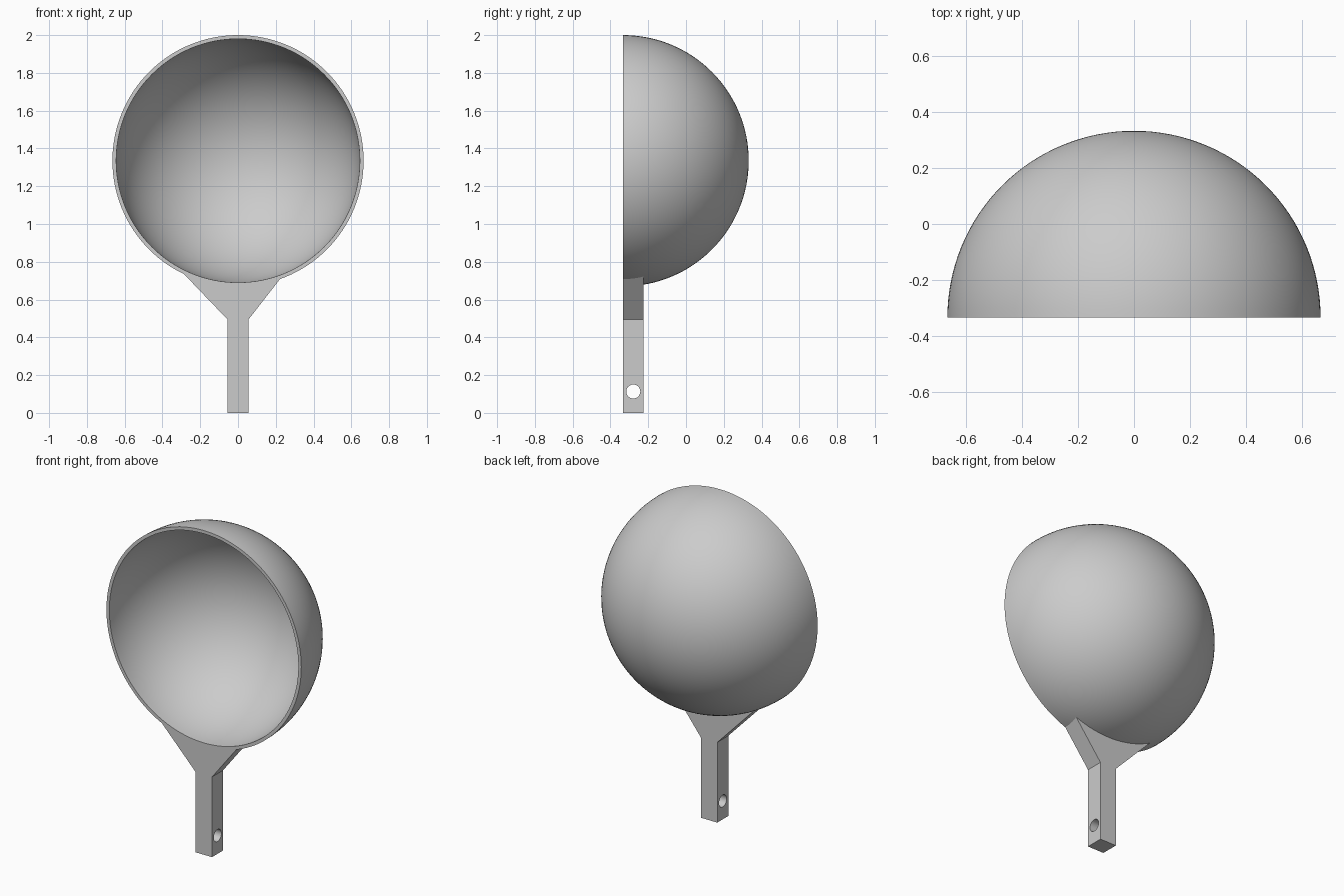
import bpy, bmesh
from math import sin, cos, pi, asin, sqrt, radians
from mathutils import Vector

cube = bpy.data.objects.get("Cube")
if cube:
    bpy.data.objects.remove(cube, do_unlink=True)

FRONT = -0.333          # plane of the rim and the handle front
CENTRE_Z = 1.335
OUTER, INNER = 0.665, 0.645
DEPTH = 0.108           # handle thickness
HALF = 0.056            # half the handle width

grey = bpy.data.materials.new("light grey")
grey.use_nodes = True
colour = (0.6, 0.6, 0.6, 1)
grey.diffuse_color = colour
grey.node_tree.nodes["Principled BSDF"].inputs["Base Color"].default_value = colour


def make_object(name, bm):
    bmesh.ops.recalc_face_normals(bm, faces=bm.faces)
    mesh = bpy.data.meshes.new(name)
    bm.to_mesh(mesh)
    bm.free()
    mesh.materials.append(grey)
    obj = bpy.data.objects.new(name, mesh)
    bpy.context.collection.objects.link(obj)
    return obj


def select_only(obj):
    bpy.ops.object.select_all(action='DESELECT')
    obj.select_set(True)
    bpy.context.view_layer.objects.active = obj


# Bowl: a thin half-sphere shell, spun about its y axis
STEPS = 32
centre = Vector((0, FRONT, CENTRE_Z))
angles = [i / STEPS * pi / 2 for i in range(STEPS + 1)]
profile = [(OUTER, a) for a in reversed(angles)] + [(INNER, a) for a in angles]
bm = bmesh.new()
verts = [bm.verts.new(centre + Vector((r * cos(a), r * sin(a), 0))) for r, a in profile]
edges = [bm.edges.new(pair) for pair in zip(verts, verts[1:])]
bmesh.ops.spin(bm, geom=verts + edges, cent=centre, axis=(0, 1, 0),
               angle=2 * pi, steps=128, use_duplicate=False)
bmesh.ops.remove_doubles(bm, verts=bm.verts, dist=0.0005)
bowl = make_object("bowl", bm)
select_only(bowl)
bpy.ops.object.shade_smooth_by_angle(angle=radians(40))

# Handle: straight grip flaring out to an arc buried in the bowl wall
SEAT = 0.65
left, right = asin(0.24 / SEAT), asin(-0.318 / SEAT)
arc = [left + (right - left) * i / 24 for i in range(25)]
outline = [(-HALF, 0), (HALF, 0), (HALF, 0.495)]
outline += [(SEAT * sin(a), CENTRE_Z - SEAT * cos(a)) for a in arc]
outline += [(-HALF, 0.495)]
bm = bmesh.new()
face = bm.faces.new([bm.verts.new((x, FRONT, z)) for x, z in outline])
extruded = bmesh.ops.extrude_face_region(bm, geom=[face])["geom"]
bmesh.ops.translate(bm, vec=(0, DEPTH, 0),
                    verts=[v for v in extruded if isinstance(v, bmesh.types.BMVert)])
handle = make_object("handle", bm)

# Hanging hole: drilled sideways through the grip
bpy.ops.mesh.primitive_cylinder_add(vertices=48, radius=0.037, depth=0.4,
                                    location=(0, FRONT + DEPTH / 2, 0.113),
                                    rotation=(0, pi / 2, 0))
cutter = bpy.context.object
cutter.name = "hole_cutter"
cutter.hide_render = True
cutter.data.materials.append(grey)
drill = handle.modifiers.new("hanging hole", 'BOOLEAN')
drill.operation = 'DIFFERENCE'
drill.solver = 'EXACT'
drill.object = cutter
select_only(handle)
bpy.ops.object.modifier_apply(modifier=drill.name)
bpy.data.objects.remove(cutter, do_unlink=True)
bpy.ops.object.shade_smooth_by_angle(angle=radians(30))
